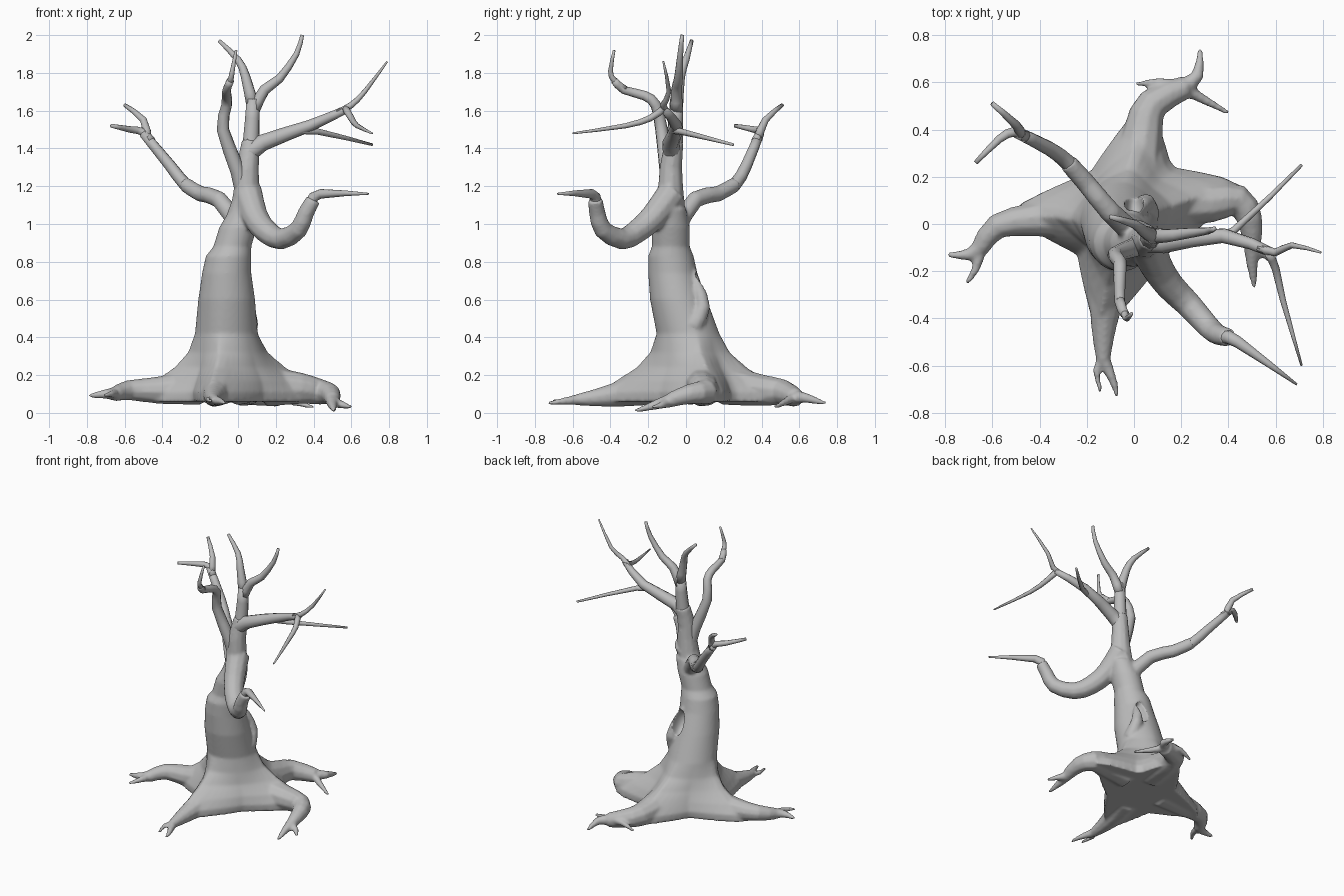
import bpy, bmesh, math
from mathutils import Vector

cube = bpy.data.objects.get("Cube")
if cube:
    bpy.data.objects.remove(cube, do_unlink=True)

bark = bpy.data.materials.new("grey_bark")
bark.use_nodes = True
grey = (0.5, 0.5, 0.5, 1)
bark.diffuse_color = grey
bark.node_tree.nodes["Principled BSDF"].inputs["Base Color"].default_value = grey


def skin(bm, rings):
    """Bridge rings of points into a closed tube."""
    rows = [[bm.verts.new(point) for point in ring] for ring in rings]
    count = len(rows[0])
    for lower, upper in zip(rows, rows[1:]):
        for i in range(count):
            j = (i + 1) % count
            bm.faces.new((lower[i], lower[j], upper[j], upper[i]))
    bm.faces.new(reversed(rows[0]))
    bm.faces.new(rows[-1])


def bend(points):
    """Soften a path by adding a rounded midpoint to every stretch."""
    points = [Vector(p) for p in points]
    path = [points[0]]
    for i in range(1, len(points)):
        start, end = points[i - 1], points[i]
        before = points[max(i - 2, 0)]
        after = points[min(i + 1, len(points) - 1)]
        path += [(start + end) * 0.5 + (start + end - before - after) / 16, end]
    return path


def limb(bm, thick, thin, *points, sides=10):
    """Tapered tube whose radius falls evenly with length along the path."""
    path = bend(points)
    steps = [(b - a).length for a, b in zip(path, path[1:])]
    normal, rings = None, []
    for i, point in enumerate(path):
        before = (point - path[max(i - 1, 0)]).normalized()
        after = (path[min(i + 1, len(path) - 1)] - point).normalized()
        along = (before + after).normalized()
        normal = along.orthogonal() if normal is None else normal - along * normal.dot(along)
        normal.normalize()
        side = along.cross(normal)
        radius = thick + (thin - thick) * sum(steps[:i]) / sum(steps)
        angles = [k * math.tau / sides for k in range(sides)]
        rings.append([point + radius * (normal * math.cos(a) + side * math.sin(a)) for a in angles])
    skin(bm, rings)


def finish(name, bm):
    """Turn the mesh into a smooth shaded object."""
    bmesh.ops.recalc_face_normals(bm, faces=bm.faces)
    for face in bm.faces:
        face.smooth = True
    mesh = bpy.data.meshes.new(name)
    bm.to_mesh(mesh)
    bm.free()
    mesh.materials.append(bark)
    part = bpy.data.objects.new(name, mesh)
    bpy.context.collection.objects.link(part)
    return part


def branch(name, *limbs):
    """One object made of limbs that grow from one another."""
    bm = bmesh.new()
    for thick, thin, *points in limbs:
        limb(bm, thick, thin, *points)
    finish(name, bm)


# Trunk: round above, flaring into four lobes towards the roots below
root_angles = [math.radians(a) for a in (178, 80, 16, 256)]


def lobe(angle):
    gaps = [math.remainder(angle - root, math.tau) for root in root_angles]
    return max(math.exp(-abs(gap) / 0.4) for gap in gaps)


bm = bmesh.new()
rings = []
for z, x, y, radius in ((.06, -.03, .03, .2), (.11, -.03, .03, .21), (.17, -.03, .03, .2),
                        (.24, -.04, .03, .18), (.32, -.05, .02, .17), (.42, -.06, .01, .16),
                        (.6, -.06, -.04, .15), (.74, -.06, -.07, .13), (.83, -.05, -.08, .12),
                        (.88, -.03, -.08, .1), (.98, 0, -.08, .1), (1.08, .04, -.08, .08)):
    flare = 0.32 * math.exp(-((z - 0.06) / 0.19) ** 2)
    ring = []
    for k in range(48):
        angle = k * math.tau / 48
        reach = radius + flare * lobe(angle)
        ring.append((x + reach * math.cos(angle), y + reach * math.sin(angle), z))
    rings.append(ring)
skin(bm, rings)

# Right root with forked toes
limb(bm, .1, .04, (-.2, .03, .14), (-.42, .02, .12), (-.58, -.01, .12), (-.65, -.1, .1))
limb(bm, .04, .01, (-.64, -.09, .1), (-.7, -.13, .1), (-.79, -.13, .09))
limb(bm, .03, .01, (-.65, -.1, .1), (-.67, -.19, .1), (-.71, -.25, .09))

# Back root with three toes
limb(bm, .11, .05, (.01, .2, .15), (.04, .4, .12), (.08, .51, .11), (.22, .58, .08))
limb(bm, .04, .01, (.21, .58, .08), (.27, .63, .08), (.28, .74, .05))
limb(bm, .03, .01, (.2, .58, .09), (.29, .53, .06), (.4, .47, .03))
limb(bm, .03, .01, (.2, .58, .09), (.1, .6, .1), (.01, .59, .06))

# Left root, bent forward
limb(bm, .11, .04, (.15, .09, .14), (.33, .09, .13), (.44, .1, .11), (.49, .02, .1), (.5, -.08, .07))
limb(bm, .04, .01, (.5, -.07, .07), (.5, -.17, .04), (.51, -.27, .01))
limb(bm, .03, .01, (.5, -.1, .06), (.56, -.13, .04), (.6, -.18, .03))

# Front root
limb(bm, .1, .03, (-.09, -.18, .14), (-.12, -.35, .1), (-.13, -.48, .08), (-.13, -.58, .07))
limb(bm, .03, .01, (-.13, -.57, .07), (-.09, -.66, .06), (-.07, -.73, .05))
limb(bm, .02, .01, (-.13, -.56, .07), (-.16, -.62, .07), (-.14, -.71, .06))

# Swollen lip of the hollow
limb(bm, .05, .02, (.06, .04, .46), (.05, .09, .56), (.02, .06, .68), (-.02, .03, .76))

# Thick bases of the stem, the lower left branch and the right branch
limb(bm, .09, .05, (-.02, -.08, .9), (.04, -.08, 1.12), (.05, -.08, 1.3), (.07, -.06, 1.44))
limb(bm, .08, .04, (.05, -.07, 1.17), (.09, -.17, 1.04), (.15, -.26, .96), (.23, -.34, .92),
     (.32, -.44, .97), (.36, -.47, 1.06), (.4, -.48, 1.13))
limb(bm, .05, .04, (.01, -.05, .98), (-.1, .05, 1.13), (-.2, .17, 1.16), (-.28, .26, 1.21))
body = finish("trunk_and_roots", bm)

# Hollow in the back of the trunk
bm = bmesh.new()
bmesh.ops.create_icosphere(bm, subdivisions=3, radius=1)
hollow = finish("hollow_cutter", bm)
hollow.scale = (.04, .07, .09)
hollow.location = (0, .08, .66)
hollow.rotation_euler.x = .25
hollow.hide_render = True
hollow.hide_viewport = True

remesh = body.modifiers.new("fuse", 'REMESH')
remesh.mode = 'VOXEL'
remesh.voxel_size = .01
remesh.use_smooth_shade = True
cut = body.modifiers.new("hollow", 'BOOLEAN')
cut.operation = 'DIFFERENCE'
cut.object = hollow
soften = body.modifiers.new("soften", 'SMOOTH')
soften.iterations = 5

# Upper stems and branches
branch("main_stem",
       (.05, .035, (.05, -.08, 1.3), (.07, -.06, 1.44), (.08, -.05, 1.66)),
       (.035, .01, (.08, -.05, 1.62), (.04, -.03, 1.78), (0, 0, 1.87), (-.1, .03, 1.97)),
       (.035, .01, (.08, -.05, 1.6), (.14, -.05, 1.71), (.22, -.04, 1.77),
        (.31, -.03, 1.9), (.34, -.02, 2)))
branch("front_stem",
       (.045, .02, (.03, -.08, 1.15), (0, -.1, 1.28), (-.08, -.13, 1.5), (-.06, -.16, 1.63),
        (-.06, -.22, 1.68), (-.06, -.33, 1.71), (-.04, -.38, 1.76)),
       (.02, .007, (-.06, -.32, 1.71), (-.04, -.38, 1.76), (-.03, -.4, 1.81), (-.01, -.38, 1.92)))
branch("left_branch",
       (.05, .02, (.05, -.07, 1.36), (.13, -.08, 1.43), (.38, -.05, 1.52), (.58, -.12, 1.61)),
       (.02, .005, (.53, -.1, 1.59), (.6, -.12, 1.63), (.67, -.09, 1.7), (.79, -.12, 1.86)),
       (.02, .005, (.57, -.12, 1.61), (.6, -.19, 1.56), (.63, -.32, 1.52), (.71, -.6, 1.48)),
       (.02, .007, (.3, -.06, 1.49), (.42, -.03, 1.49), (.71, .25, 1.42)))
branch("right_branch",
       (.038, .025, (-.2, .17, 1.16), (-.28, .26, 1.21), (-.36, .32, 1.31), (-.5, .39, 1.48)),
       (.025, .01, (-.46, .37, 1.44), (-.51, .39, 1.49), (-.57, .36, 1.5), (-.67, .26, 1.52)),
       (.025, .01, (-.48, .38, 1.45), (-.5, .42, 1.55), (-.6, .51, 1.63)))
branch("lower_left_tip",
       (.035, .005, (.36, -.47, 1.06), (.39, -.48, 1.12), (.44, -.5, 1.16), (.69, -.68, 1.16)))
